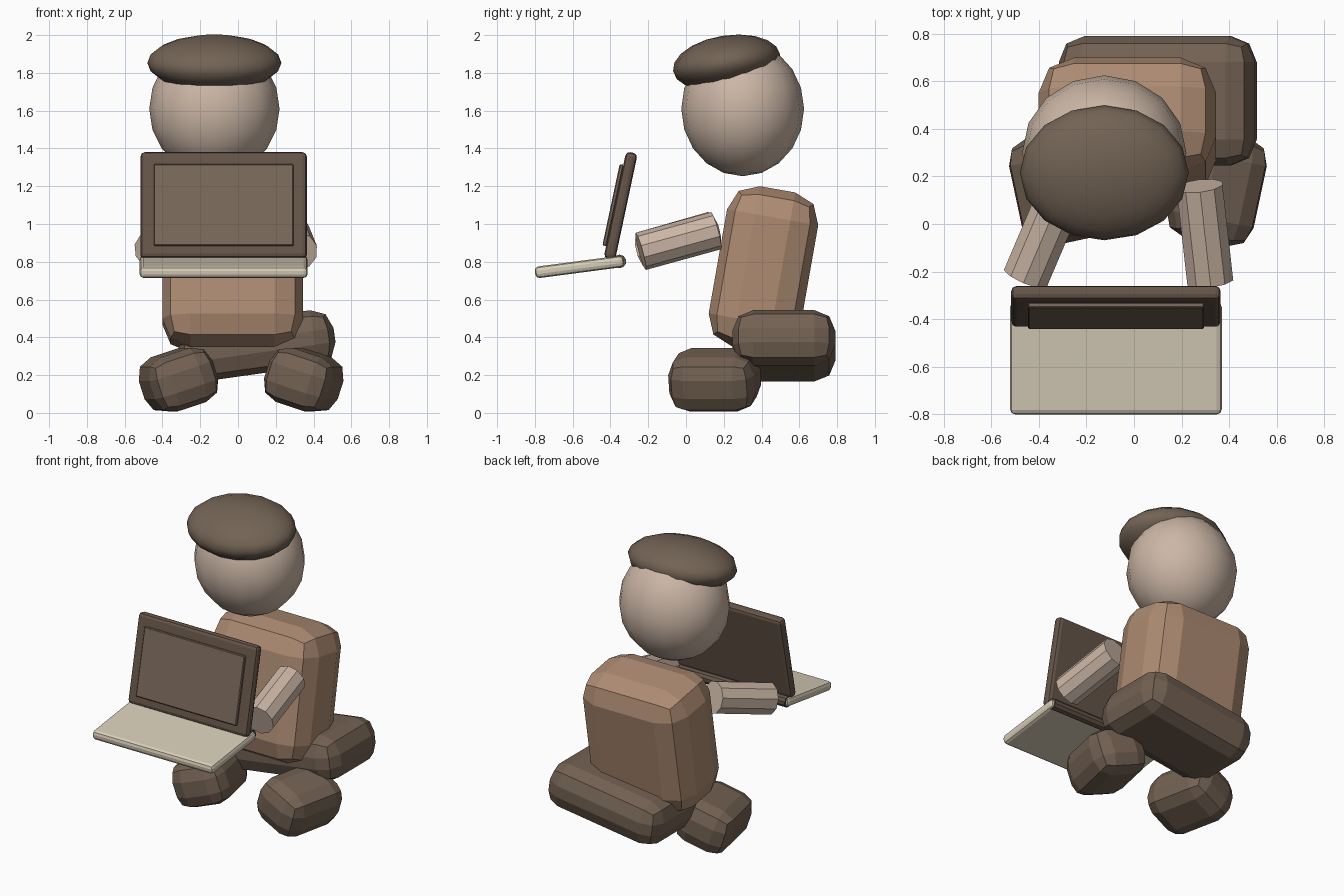
import bpy
from math import radians
from mathutils import Vector

if "Cube" in bpy.data.objects:
    bpy.data.objects.remove(bpy.data.objects["Cube"])


def material(name, rgb):
    m = bpy.data.materials.new(name)
    m.diffuse_color = (*rgb, 1)
    m.use_nodes = True
    m.node_tree.nodes["Principled BSDF"].inputs["Base Color"].default_value = m.diffuse_color
    return m


SKIN = material("skin", (0.60, 0.47, 0.38))
SHIRT = material("shirt", (0.42, 0.26, 0.17))
DARK = material("dark_cloth", (0.17, 0.12, 0.085))
HAIR = material("hair", (0.17, 0.125, 0.09))
SHELL = material("laptop_shell", (0.13, 0.09, 0.065))
GLASS = material("screen_glass", (0.19, 0.135, 0.10))
CREAM = material("cream", (0.68, 0.61, 0.48))


def finish(name, mat):
    ob = bpy.context.object
    ob.name = name
    ob.data.materials.append(mat)
    return ob


def rounded_box(name, loc, size, rot, bevel, mat, segments=2):
    bpy.ops.mesh.primitive_cube_add(size=1, location=loc,
                                    rotation=[radians(a) for a in rot])
    ob = finish(name, mat)
    ob.scale = size
    bpy.ops.object.transform_apply(location=False, rotation=False, scale=True)
    mod = ob.modifiers.new("bevel", 'BEVEL')
    mod.width = bevel
    mod.segments = segments
    return ob


def ellipsoid(name, loc, radii, tilt, mat):
    bpy.ops.mesh.primitive_uv_sphere_add(segments=16, ring_count=10, radius=1,
                                         location=loc,
                                         rotation=(radians(tilt), 0, 0))
    ob = finish(name, mat)
    ob.scale = radii
    bpy.ops.object.shade_smooth()


def rod(name, a, b, radius, sides, mat):
    a, b = Vector(a), Vector(b)
    d = b - a
    bpy.ops.mesh.primitive_cylinder_add(
        vertices=sides, radius=radius, depth=d.length, location=(a + b) / 2,
        rotation=d.to_track_quat('Z', 'Y').to_euler())
    finish(name, mat)


# head and hair cap
ellipsoid("head", (-0.125, 0.30, 1.61), (0.345, 0.325, 0.357), 0, SKIN)
ellipsoid("hair", (-0.125, 0.215, 1.853), (0.355, 0.287, 0.145), 9, HAIR)

# leaning torso and the folded legs behind it
rounded_box("torso", (-0.028, 0.41, 0.76), (0.745, 0.49, 0.86),
            (-10, 0, 0), 0.15, SHIRT)
rounded_box("folded_legs", (0.10, 0.518, 0.355), (0.83, 0.545, 0.295),
            (0, -8, 0), 0.11, DARK)

# knees, splayed outwards
for side, x in (("left", -0.315), ("right", 0.348)):
    s = 1 if x > 0 else -1
    rounded_box(side + "_knee", (x, 0.152, 0.176), (0.36, 0.465, 0.30),
                (0, 18 * s, -12 * s), 0.10, DARK)

# forearms
rod("left_arm", (-0.30, 0.14, 0.965), (-0.455, -0.225, 0.86), 0.102, 10, SKIN)
rod("right_arm", (0.275, 0.16, 0.965), (0.32, -0.24, 0.855), 0.102, 10, SKIN)

# laptop: base, hinge, lid and raised screen
CX = -0.076
rounded_box("laptop_base", (CX, -0.564, 0.773), (0.89, 0.475, 0.062),
            (7.5, 0, 0), 0.022, CREAM)
rod("laptop_hinge", (CX - 0.43, -0.352, 0.802), (CX + 0.43, -0.352, 0.802),
    0.036, 10, SHELL)
rounded_box("laptop_lid", (CX, -0.346, 1.097), (0.88, 0.062, 0.575),
            (-12, 0, 0), 0.022, SHELL)
rounded_box("laptop_screen", (CX, -0.386, 1.100), (0.74, 0.022, 0.44),
            (-12, 0, 0), 0.005, GLASS, 1)
